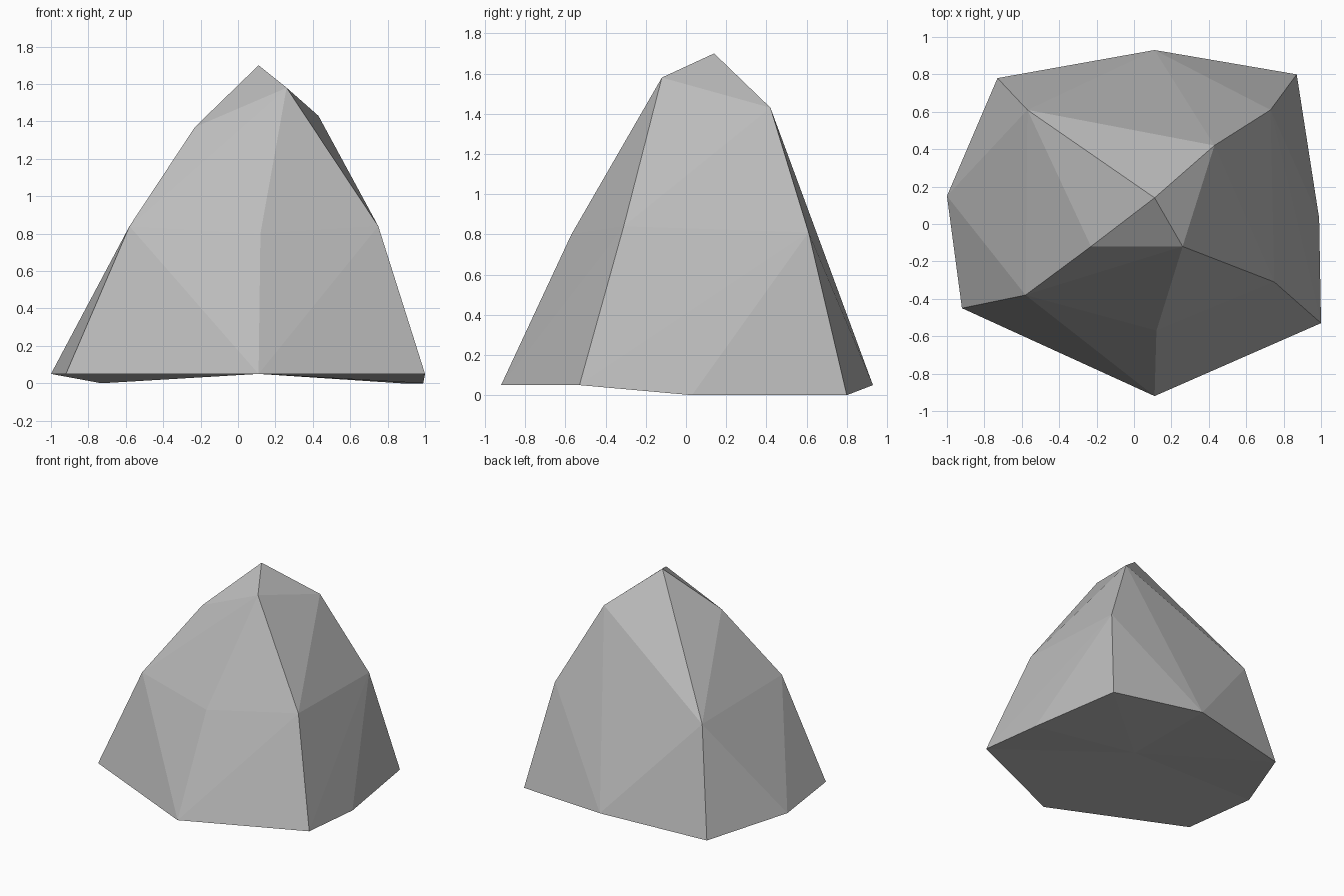
import bpy
import bmesh

old = bpy.data.objects.get("Cube")
if old:
    bpy.data.objects.remove(old, do_unlink=True)

# Stone material
stone = bpy.data.materials.new("stone_grey")
stone.use_nodes = True
grey = (0.5, 0.5, 0.5, 1)
stone.diffuse_color = grey
bsdf = next(n for n in stone.node_tree.nodes if n.type == "BSDF_PRINCIPLED")
bsdf.inputs["Base Color"].default_value = grey
bsdf.inputs["Roughness"].default_value = 0.9

# Corner points of the boulder, from the ground up
base = [(1, -0.53, 0.05), (0.99, 0.03, 0), (0.87, 0.8, 0), (0.11, 0.93, 0.05),
        (-0.73, 0.78, 0), (-1, 0.15, 0.05), (-0.92, -0.45, 0.05), (0.11, -0.92, 0.05)]
shoulder = [(0.75, -0.31, 0.84), (0.73, 0.61, 0.81), (-0.57, 0.61, 0.82),
            (-0.58, -0.38, 0.84), (0.12, -0.57, 0.8)]
crown = [(0.26, -0.12, 1.58), (0.43, 0.42, 1.43), (-0.23, -0.12, 1.37), (0.11, 0.14, 1.7)]

# Faceted shell wrapped around the corners
bm = bmesh.new()
for point in base + shoulder + crown:
    bm.verts.new(point)
bmesh.ops.convex_hull(bm, input=bm.verts[:])
bm.normal_update()

# Replace the underside with a fan around a slightly raised centre
under = [f for f in bm.faces if f.normal.z < -0.5]
bmesh.ops.delete(bm, geom=under, context="FACES")
rim = [e for e in bm.edges if e.is_boundary]
centre = bm.verts.new((0.11, 0.14, 0.05))
for edge in rim:
    bm.faces.new((edge.verts[0], edge.verts[1], centre))
bmesh.ops.recalc_face_normals(bm, faces=bm.faces[:])

mesh = bpy.data.meshes.new("boulder")
bm.to_mesh(mesh)
bm.free()
mesh.materials.append(stone)
boulder = bpy.data.objects.new("boulder", mesh)
bpy.context.scene.collection.objects.link(boulder)
